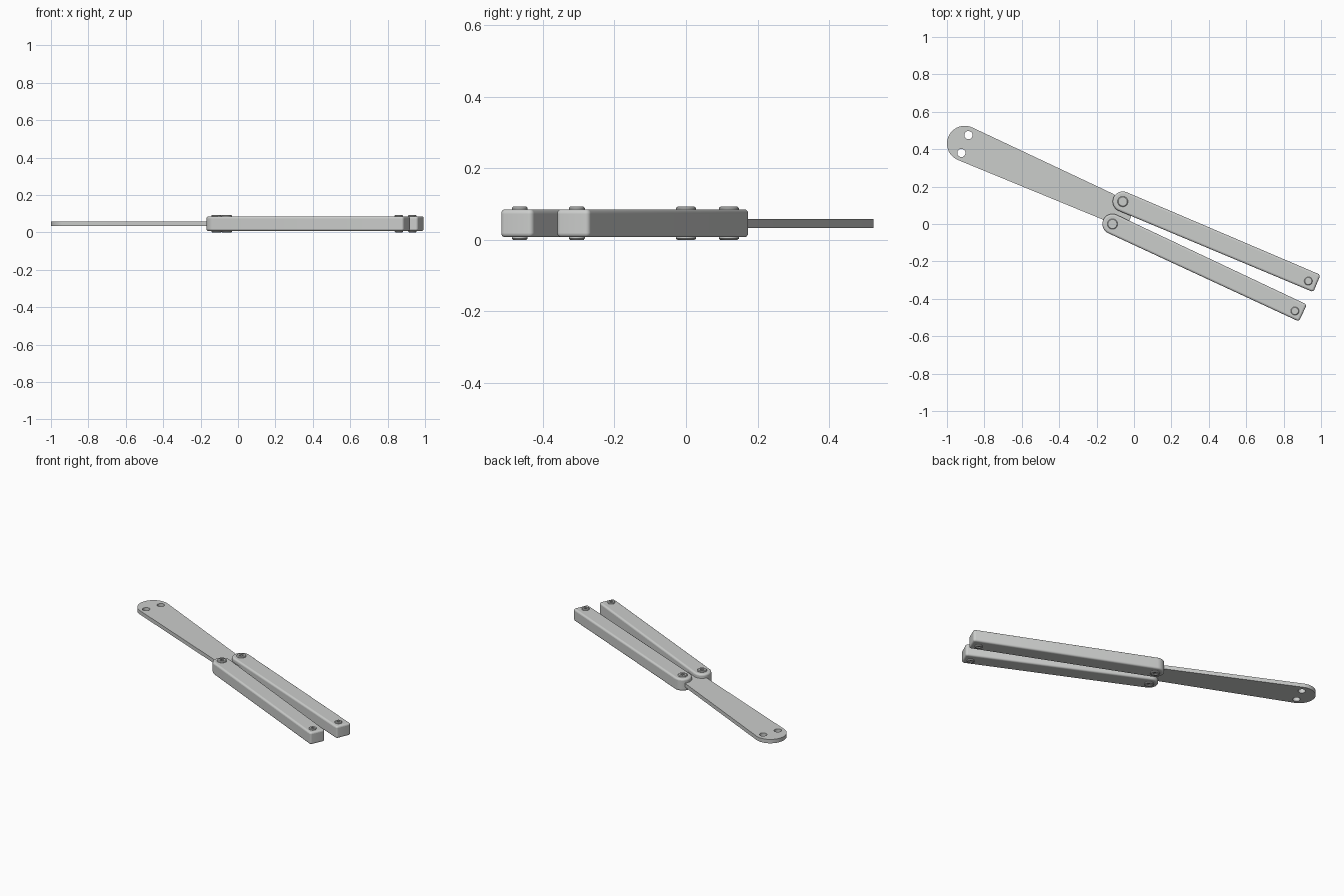
import bpy, bmesh, math
from mathutils import Vector, Matrix

cube = bpy.data.objects.get("Cube")
if cube:
    bpy.data.objects.remove(cube, do_unlink=True)

steel = bpy.data.materials.new("satin_grey")
steel.use_nodes = True
GREY = (0.6, 0.61, 0.6, 1)
steel.diffuse_color = GREY
steel.node_tree.nodes["Principled BSDF"].inputs["Base Color"].default_value = GREY

MID = 0.0465      # height of the blade's middle plane
HALF = 0.039      # half thickness of a handle


def arc(center, radius, start, end, steps):
    """Points on an arc, angles in degrees."""
    pts = []
    for i in range(steps + 1):
        a = math.radians(start + (end - start) * i / steps)
        pts.append((center[0] + radius * math.cos(a), center[1] + radius * math.sin(a)))
    return pts


def finish(obj, angle=35):
    obj.data.materials.clear()
    obj.data.materials.append(steel)
    bpy.ops.object.select_all(action="DESELECT")
    obj.select_set(True)
    bpy.context.view_layer.objects.active = obj
    bpy.ops.object.shade_smooth_by_angle(angle=math.radians(angle))


def mesh_object(name, bm):
    bmesh.ops.recalc_face_normals(bm, faces=bm.faces)
    mesh = bpy.data.meshes.new(name)
    bm.to_mesh(mesh)
    bm.free()
    obj = bpy.data.objects.new(name, mesh)
    bpy.context.collection.objects.link(obj)
    return obj


def blade(name, outlines, half_thickness):
    """Flat plate from an outline and its holes."""
    curve = bpy.data.curves.new(name, "CURVE")
    curve.dimensions = "2D"
    curve.fill_mode = "BOTH"
    curve.extrude = half_thickness
    for pts in outlines:
        spline = curve.splines.new("POLY")
        spline.points.add(len(pts) - 1)
        for p, co in zip(spline.points, pts):
            p.co = (co[0], co[1], MID, 1)
            p.co.z = 0
        spline.use_cyclic_u = True
    obj = bpy.data.objects.new(name, curve)
    bpy.context.collection.objects.link(obj)
    bpy.ops.object.select_all(action="DESELECT")
    obj.select_set(True)
    bpy.context.view_layer.objects.active = obj
    bpy.ops.object.convert(target="MESH")
    obj = bpy.context.view_layer.objects.active
    bm = bmesh.new()
    bm.from_mesh(obj.data)
    bmesh.ops.remove_doubles(bm, verts=bm.verts, dist=0.0001)
    bmesh.ops.translate(bm, verts=bm.verts, vec=(0, 0, MID))
    bm.to_mesh(obj.data)
    bm.free()
    finish(obj)


def handle(name, pivot, end):
    """Bar with a round pivot end and a square far end, softened all round."""
    pivot, end = Vector(pivot), Vector(end)
    length = (end - pivot).length
    pts = arc((0, 0), 0.054, 90, 270, 20)
    pts += arc((length - 0.014, -0.036), 0.014, -90, 0, 5)
    pts += arc((length - 0.014, 0.036), 0.014, 0, 90, 5)
    bm = bmesh.new()
    base = bm.faces.new([bm.verts.new((x, y, MID - HALF)) for x, y in pts])
    top = bmesh.ops.extrude_face_region(bm, geom=[base])["geom"]
    bmesh.ops.translate(bm, vec=(0, 0, 2 * HALF),
                        verts=[g for g in top if isinstance(g, bmesh.types.BMVert)])
    angle = math.atan2(end.y - pivot.y, end.x - pivot.x)
    place = Matrix.Translation((pivot.x, pivot.y, 0)) @ Matrix.Rotation(angle, 4, "Z")
    bmesh.ops.transform(bm, matrix=place, verts=bm.verts)
    obj = mesh_object(name, bm)
    bevel = obj.modifiers.new("soft_edges", "BEVEL")
    bevel.width = 0.011
    bevel.segments = 4
    bevel.limit_method = "ANGLE"
    bevel.angle_limit = math.radians(50)
    finish(obj, 40)


def screw(name, pos, radius):
    """Round screw through the handle with a star socket at both ends."""
    n = 36
    # radius, height above middle, star depth
    rings = [(radius, HALF - 0.005, 0), (radius, HALF + 0.004, 0),
             (radius * 0.85, MID, 0), (radius * 0.42, MID, 0.18),
             (radius * 0.42, HALF - 0.003, 0.18)]
    bm = bmesh.new()
    for side in (1, -1):
        loops = []
        for r, h, star in rings:
            loop = []
            for i in range(n):
                a = math.tau * i / n
                rr = r * (1 + star * math.cos(6 * a))
                loop.append(bm.verts.new((pos[0] + rr * math.cos(a),
                                          pos[1] + rr * math.sin(a), MID + side * h)))
            loops.append(loop)
        for a, b in zip(loops, loops[1:]):
            for i in range(n):
                j = (i + 1) % n
                bm.faces.new((a[i], a[j], b[j], b[i]))
        bm.faces.new(loops[-1])
        if side == 1:
            first = loops[0]
    for i in range(n):
        j = (i + 1) % n
        bm.faces.new((first[i], first[j], loops[0][j], loops[0][i]))
    finish(mesh_object(name, bm))


# Blunt blade: round tip with two holes, tapering to the tang
outline = arc((-0.905, 0.43), 0.095, 65, 247, 28)
outline += [(-0.165, 0.023), (-0.1, -0.012), (-0.025, 0.02), (-0.015, 0.04),
            (-0.03, 0.125), (-0.095, 0.15), (-0.115, 0.163)]
holes = [arc(c, 0.022, 0, 345, 23) for c in ((-0.885, 0.475), (-0.923, 0.38))]
blade("blade", [outline] + holes, 0.0125)

# Two handles, each with a pivot screw and an end screw
parts = {
    "front": ((-0.115, 0.0), (0.903, -0.476), (0.86, -0.465)),
    "rear": ((-0.06, 0.12), (0.978, -0.318), (0.932, -0.305)),
}
for side, (pivot, end, tail) in parts.items():
    handle(side + "_handle", pivot, end)
    screw(side + "_pivot_screw", pivot, 0.028)
    screw(side + "_end_screw", tail, 0.022)
